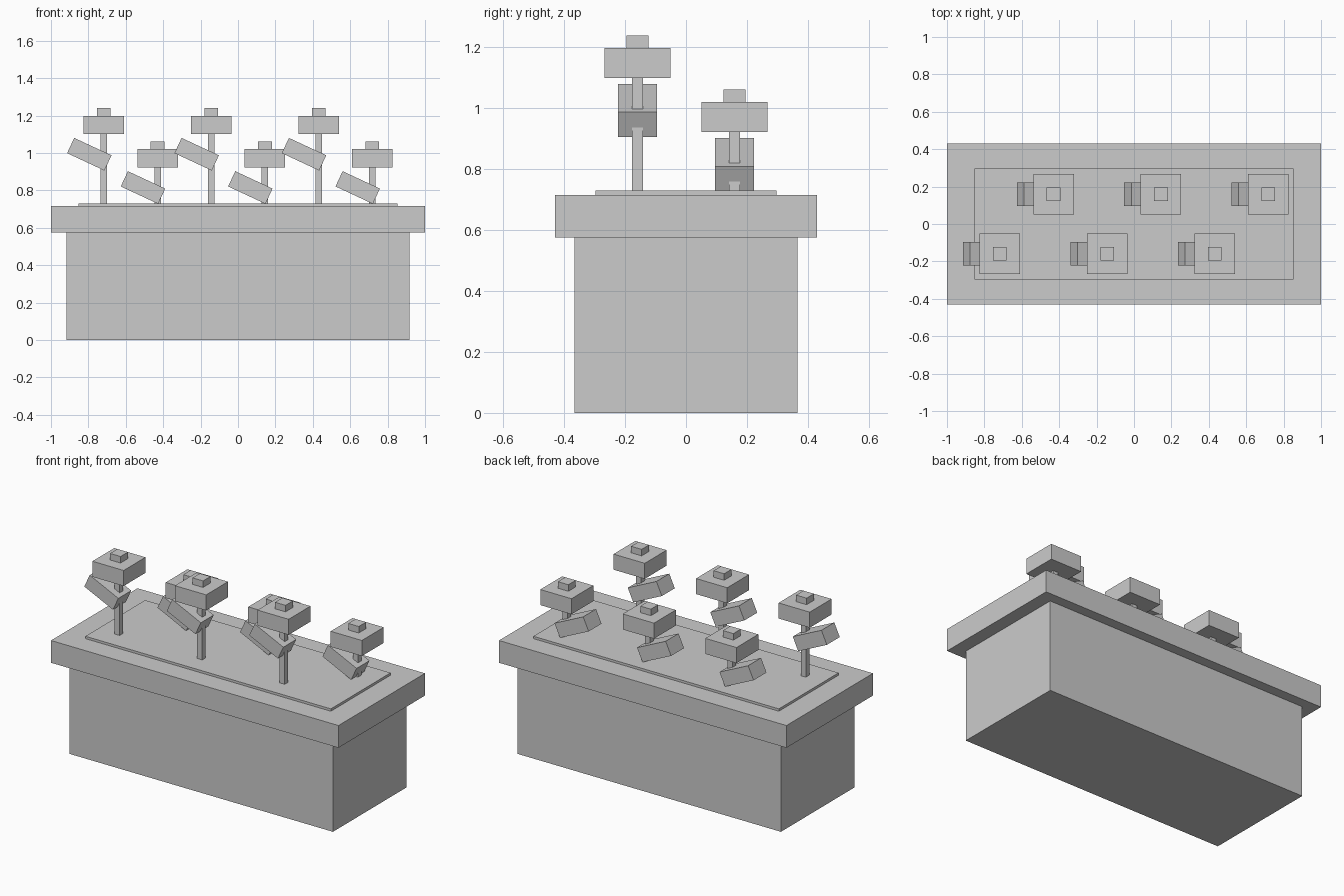
import bpy, bmesh, math
from mathutils import Matrix, Vector

if "Cube" in bpy.data.objects:
    bpy.data.objects.remove(bpy.data.objects["Cube"])


def box(name, center, size, tilt=0.0):
    """Box with given centre and size, tilted about the y axis."""
    bm = bmesh.new()
    mat = (Matrix.Translation(Vector(center)) @ Matrix.Rotation(tilt, 4, 'Y')
           @ Matrix.Diagonal((*size, 1)))
    bmesh.ops.create_cube(bm, size=1, matrix=mat)
    me = bpy.data.meshes.new(name)
    bm.to_mesh(me)
    bm.free()
    ob = bpy.data.objects.new(name, me)
    bpy.context.collection.objects.link(ob)
    return ob


def slab(name, x, y, z0, z1, sx, sy):
    return box(name, (x, y, (z0 + z1) / 2), (sx, sy, z1 - z0))


# Planter
slab("planter_body", 0, 0, 0, 0.575, 1.834, 0.732)
slab("planter_rim", 0, 0, 0.575, 0.715, 2.0, 0.86)
slab("soil", 0, 0, 0.70, 0.73, 1.708, 0.594)

# Flowers: tall front row and short back row, alternating along x
for i in range(6):
    x = -0.717 + i * 0.287
    tall = i % 2 == 0
    y = -0.159 if tall else 0.159
    z = 1.10 if tall else 0.922          # underside of the bloom
    slab(f"stem_{i}", x, y, 0.72, z + 0.01, 0.035, 0.035)
    slab(f"bloom_{i}", x, y, z, z + 0.098, 0.217, 0.217)
    slab(f"bloom_centre_{i}", x, y, z + 0.09, z + 0.139, 0.073, 0.073)
    box(f"leaf_{i}", (x - 0.078, y, z - 0.107), (0.22, 0.128, 0.09), math.radians(25))
